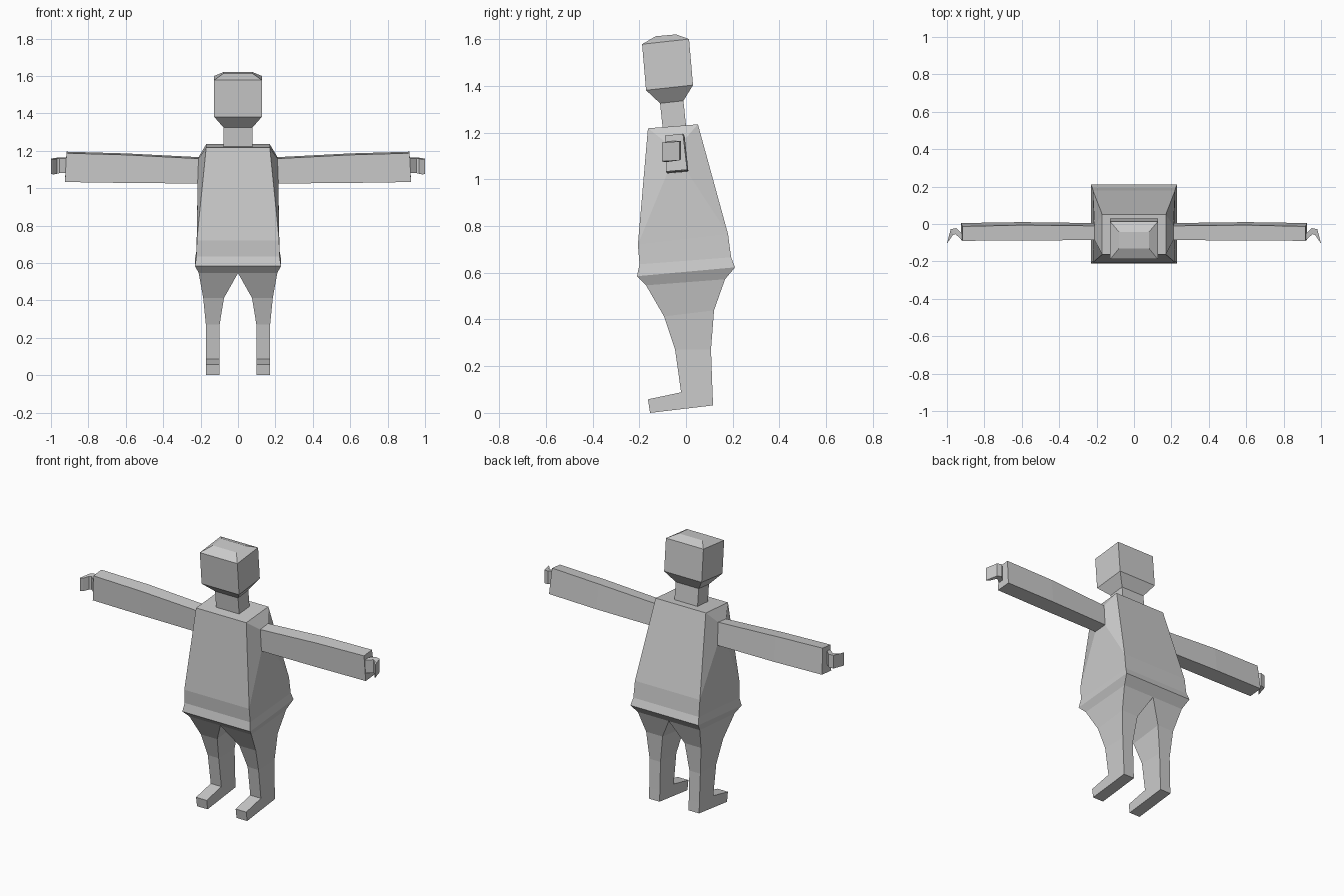
import bpy
import bmesh

grey = bpy.data.materials.new("plain grey")
grey.diffuse_color = (0.6, 0.6, 0.6, 1)


def loft(name, rings, caps=(True, True), skip=(), mirror=False):
    """Join four-point rings with quads; skip lists (band, side) pairs left open."""
    bm = bmesh.new()
    loops = [[bm.verts.new(p) for p in ring] for ring in rings]
    for b, (lo, hi) in enumerate(zip(loops, loops[1:])):
        for s in range(4):
            t = (s + 1) % 4
            if (b, s) not in skip:
                bm.faces.new((lo[s], lo[t], hi[t], hi[s]))
    if caps[0]:
        bm.faces.new(loops[0][::-1])
    if caps[1]:
        bm.faces.new(loops[-1])
    bmesh.ops.recalc_face_normals(bm, faces=bm.faces)
    mesh = bpy.data.meshes.new(name)
    bm.to_mesh(mesh)
    bm.free()
    mesh.materials.append(grey)
    obj = bpy.data.objects.new(name, mesh)
    bpy.context.collection.objects.link(obj)
    if mirror:
        obj.modifiers.new("Mirror", 'MIRROR').use_mirror_merge = False
    return obj


def level(x0, x1, yf, zf, yb, zb):
    """Tilted horizontal ring: front left, front right, back right, back left."""
    return [(x0, yf, zf), (x1, yf, zf), (x1, yb, zb), (x0, yb, zb)]


def centred(w, *yz):
    return level(-w, w, *yz)


# Head with tapered chin and low crown
loft("head", [
    centred(0.078, -0.111, 1.325, -0.011, 1.336),
    centred(0.127, -0.171, 1.381, 0.030, 1.403),
    centred(0.127, -0.188, 1.578, 0.013, 1.600),
    centred(0.080, -0.130, 1.612, -0.043, 1.620),
])

# Neck
loft("neck", [
    centred(0.078, -0.100, 1.220, 0.000, 1.230),
    centred(0.078, -0.111, 1.325, -0.011, 1.336),
], caps=(False, False))

# Torso flaring to a hem; the upper sides are closed by the shoulders
waist = centred(0.220, -0.206, 0.720, 0.180, 0.765)
top = centred(0.170, -0.163, 1.218, 0.051, 1.235)
loft("torso", [
    centred(0.210, -0.171, 0.546, 0.167, 0.572),
    centred(0.230, -0.210, 0.585, 0.210, 0.623),
    centred(0.222, -0.199, 0.636, 0.193, 0.666),
    waist,
    top,
], caps=(False, True), skip={(3, 1), (3, 3)})

# Shoulders running out into long boxy arms
loft("arm", [
    [waist[1], waist[2], top[2], top[1]],
    [(0.216, -0.081, 1.025), (0.216, 0.005, 1.032),
     (0.211, -0.010, 1.166), (0.211, -0.086, 1.158)],
    [(0.600, -0.083, 1.028), (0.600, 0.010, 1.036),
     (0.600, -0.006, 1.186), (0.600, -0.088, 1.178)],
    [(0.925, -0.085, 1.033), (0.925, 0.005, 1.041),
     (0.917, -0.013, 1.195), (0.917, -0.090, 1.187)],
], caps=(False, True), mirror=True)


# Small hooked hands, each ring a front and a back edge
def hand_ring(xf, yf, xb, yb, z0, z1):
    return [(xf, yf, z0), (xb, yb, z0 + 0.004), (xb, yb, z1 + 0.004), (xf, yf, z1)]


loft("hand", [
    hand_ring(0.920, -0.085, 0.920, -0.052, 1.080, 1.160),
    hand_ring(0.955, -0.054, 0.950, -0.022, 1.080, 1.160),
    hand_ring(0.968, -0.058, 0.980, -0.028, 1.077, 1.158),
    hand_ring(0.988, -0.088, 1.000, -0.103, 1.073, 1.153),
], mirror=True)

# Tapered legs, open at the front of the ankle
sole = level(0.098, 0.170, -0.020, 0.016, 0.116, 0.032)
ankle = level(0.098, 0.170, -0.021, 0.088, 0.113, 0.100)
loft("leg", [
    sole,
    ankle,
    level(0.098, 0.172, -0.047, 0.272, 0.107, 0.272),
    level(0.075, 0.186, -0.094, 0.413, 0.120, 0.439),
    level(0.000, 0.210, -0.171, 0.546, 0.167, 0.572),
], caps=(True, False), skip={(0, 0)}, mirror=True)

# Feet pointing forward
loft("foot", [
    [sole[0], sole[1], ankle[1], ankle[0]],
    [(0.098, -0.154, 0.000), (0.170, -0.154, 0.000),
     (0.170, -0.163, 0.058), (0.098, -0.163, 0.058)],
], caps=(False, True), mirror=True)
